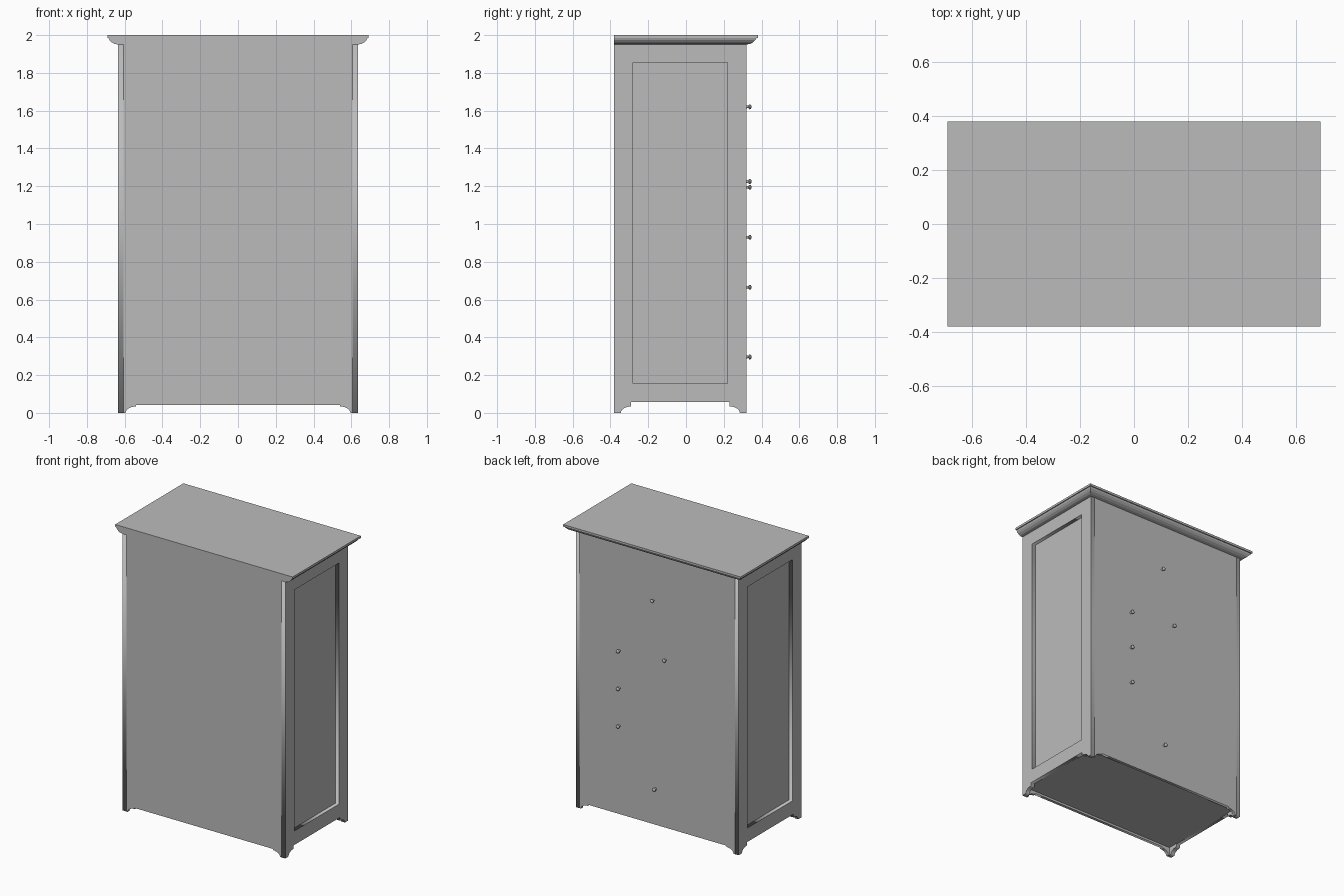
import bpy
import bmesh
from math import cos, sin, pi
from mathutils import Matrix, Vector

cube = bpy.data.objects.get("Cube")
if cube:
    bpy.data.objects.remove(cube)

grey = bpy.data.materials.new("plain_grey")
grey.use_nodes = True
colour = (0.5, 0.5, 0.5, 1)
grey.diffuse_color = colour
grey.node_tree.nodes["Principled BSDF"].inputs["Base Color"].default_value = colour

# Overall carcass sizes
HALF_W, BACK, FRONT = 0.635, 0.32, -0.38
MID_Y = (BACK + FRONT) / 2
HALF_D = (BACK - FRONT) / 2
TOP = 1.95
SIDE_T, PLATE_T = 0.03, 0.02


def add_mesh(name, bm):
    bmesh.ops.remove_doubles(bm, verts=bm.verts, dist=1e-5)
    bmesh.ops.recalc_face_normals(bm, faces=bm.faces)
    mesh = bpy.data.meshes.new(name)
    bm.to_mesh(mesh)
    bm.free()
    mesh.materials.clear()
    mesh.materials.append(grey)
    obj = bpy.data.objects.new(name, mesh)
    bpy.context.collection.objects.link(obj)
    return obj


def plate(name, loops, thickness, matrix):
    """Fill flat outlines (later loops are holes), thicken and place them."""
    curve = bpy.data.curves.new(name + "_outline", "CURVE")
    curve.dimensions = "2D"
    curve.fill_mode = "BOTH"
    curve.extrude = thickness / 2
    for loop in loops:
        spline = curve.splines.new("POLY")
        spline.points.add(len(loop) - 1)
        spline.use_cyclic_u = True
        for point, (u, v) in zip(spline.points, loop):
            point.co = (u, v, 0, 1)
    temp = bpy.data.objects.new(name + "_outline", curve)
    mesh = bpy.data.meshes.new_from_object(temp)
    bm = bmesh.new()
    bm.from_mesh(mesh)
    bm.transform(matrix)
    bpy.data.objects.remove(temp)
    bpy.data.curves.remove(curve)
    bpy.data.meshes.remove(mesh)
    return add_mesh(name, bm)


def box(name, low, high):
    bm = bmesh.new()
    bmesh.ops.create_cube(bm, size=1)
    low, high = Vector(low), Vector(high)
    bm.transform(Matrix.Translation((low + high) / 2) @ Matrix.Diagonal((*(high - low), 1)))
    return add_mesh(name, bm)


def footed_outline(half, foot, reach, rail):
    """Rectangle whose lower edge is cut away between two bracket feet."""
    step = 0.034
    steps = 6
    arc = [(foot - (foot - reach) * (1 - cos(pi / 2 * i / steps)),
            step * sin(pi / 2 * i / steps)) for i in range(steps + 1)]
    right = [(half, TOP), (half, 0)] + arc + [(reach, rail)]
    return right + [(-u, v) for u, v in reversed(right)]


# Wide plates stand upright in the XZ plane
upright = Matrix.Rotation(pi / 2, 4, "X")
wide = footed_outline(HALF_W - SIDE_T, 0.595, 0.54, 0.042)
for name, y in (("front_plate", FRONT + PLATE_T / 2), ("back_plate", BACK - PLATE_T / 2)):
    plate(name, [wide], PLATE_T, Matrix.Translation((0, y, 0)) @ upright)

# Side frames with recessed panels
narrow = footed_outline(HALF_D, 0.315, 0.26, 0.057)
opening = [(-0.25, 0.155), (0.25, 0.155), (0.25, 1.855), (-0.25, 1.855)]
turned = Matrix.Rotation(pi / 2, 4, "Z") @ upright
for name, side in (("left", 1), ("right", -1)):
    x = side * (HALF_W - SIDE_T / 2)
    plate(name + "_side_frame", [narrow, opening], SIDE_T,
          Matrix.Translation((x, MID_Y, 0)) @ turned)
    inner = [side * (HALF_W - 0.04), side * (HALF_W - 0.027)]
    box(name + "_side_panel", (min(inner), -0.29, 0.14), (max(inner), 0.23, 1.87))

# Floor of the cabinet
box("bottom_board", (-0.61, FRONT + 0.01, 0.057), (0.61, BACK - 0.01, 0.075))

# Crown moulding overhangs three edges and is flush with the fourth
bm = bmesh.new()
crown = [(0, TOP), (0.02, 1.954), (0.035, 1.963), (0.046, 1.975),
         (0.05, 1.985), (0.057, 1.985), (0.057, 2.0)]
rings = []
for out, z in crown:
    w, b = HALF_W + out, BACK + out * 0.06 / 0.057
    rings.append([bm.verts.new(co) for co in
                  ((-w, FRONT, z), (w, FRONT, z), (w, b, z), (-w, b, z))])
for low, high in zip(rings, rings[1:]):
    for i in range(4):
        j = (i + 1) % 4
        bm.faces.new((low[i], low[j], high[j], high[i]))
bm.faces.new(rings[0])
bm.faces.new(rings[-1])
add_mesh("crown_moulding", bm)


# Turned knobs
def knob(name, x, z):
    bm = bmesh.new()
    profile = [(0.008, -0.002), (0.006, 0.01), (0.012, 0.014),
               (0.013, 0.019), (0.011, 0.023), (0.006, 0.026)]
    sides = 12
    rings = [[bm.verts.new((x + r * cos(2 * pi * i / sides), BACK + y,
                            z + r * sin(2 * pi * i / sides))) for i in range(sides)]
             for r, y in profile]
    for low, high in zip(rings, rings[1:]):
        for i in range(sides):
            j = (i + 1) % sides
            bm.faces.new((low[i], low[j], high[j], high[i]))
    bm.faces.new(rings[0])
    bm.faces.new(rings[-1])
    obj = add_mesh(name, bm)
    bpy.ops.object.select_all(action="DESELECT")
    obj.select_set(True)
    bpy.context.view_layer.objects.active = obj
    bpy.ops.object.shade_smooth_by_angle(angle=pi / 5)


knob("upper_door_knob", 0.03, 1.62)
knob("middle_door_knob", -0.065, 1.225)
knob("bottom_drawer_knob", 0.012, 0.296)
for i in range(3):
    knob(f"small_drawer_knob_{i + 1}", 0.295, 1.195 - i * 0.265)
